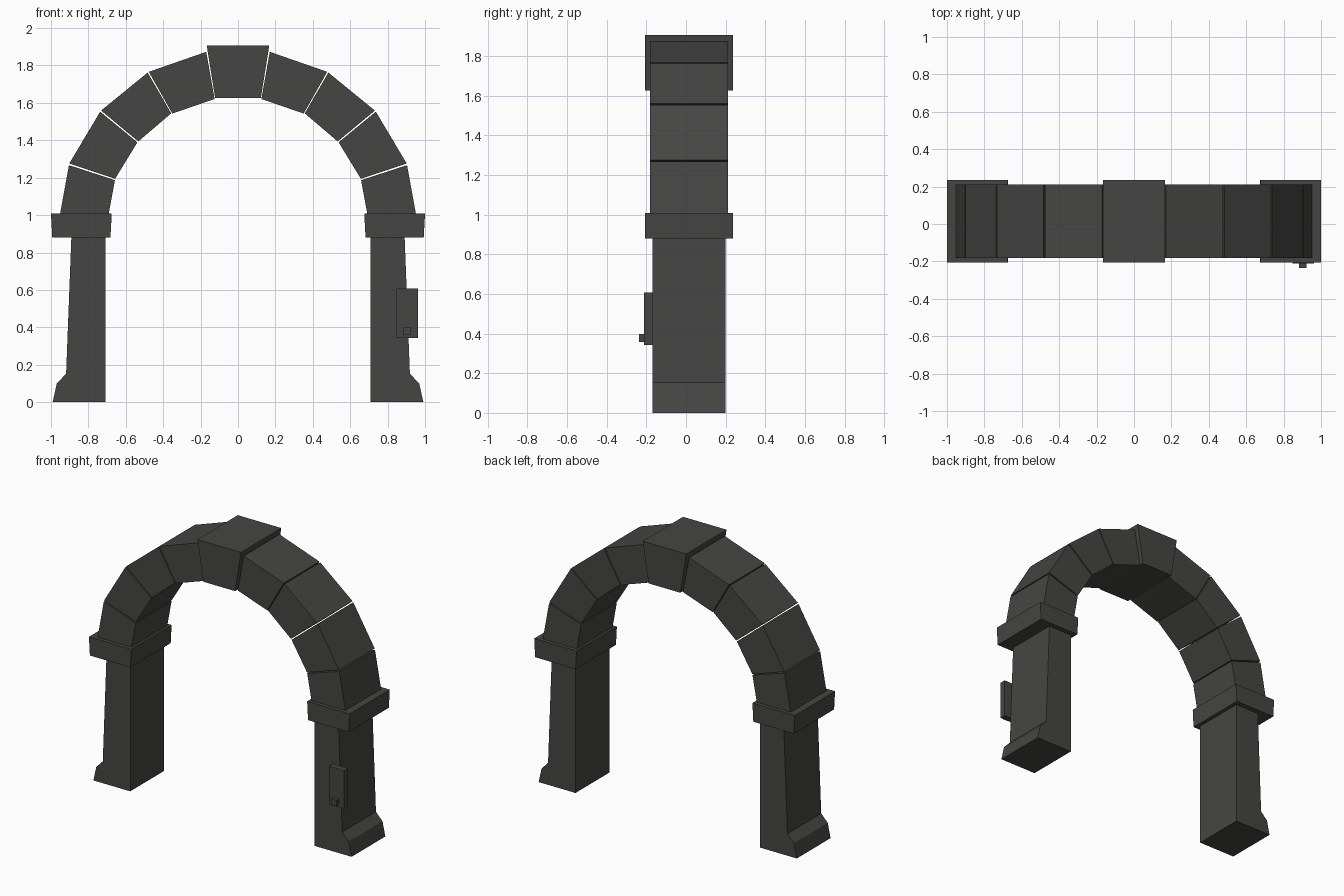
import bpy, bmesh

if "Cube" in bpy.data.objects:
    bpy.data.objects.remove(bpy.data.objects["Cube"])

stone = bpy.data.materials.new("dark_stone")
stone.diffuse_color = (0.06, 0.06, 0.057, 1)
stone.use_nodes = True
stone.node_tree.nodes["Principled BSDF"].inputs["Base Color"].default_value = stone.diffuse_color

MID = 0.015  # depth centre of the masonry


def prism(name, profile, y0, y1):
    """Extrude an x-z outline from y0 to y1."""
    bm = bmesh.new()
    face = bm.faces.new([bm.verts.new((x, y0, z)) for x, z in profile])
    ext = bmesh.ops.extrude_face_region(bm, geom=[face])
    verts = [g for g in ext["geom"] if isinstance(g, bmesh.types.BMVert)]
    bmesh.ops.translate(bm, verts=verts, vec=(0, y1 - y0, 0))
    bmesh.ops.recalc_face_normals(bm, faces=bm.faces)
    mesh = bpy.data.meshes.new(name)
    bm.to_mesh(mesh)
    bm.free()
    mesh.materials.append(stone)
    obj = bpy.data.objects.new(name, mesh)
    bpy.context.collection.objects.link(obj)
    return obj


def pair(name, profile, half_depth):
    """Right-hand part plus its mirror image on the left."""
    for side, s in (("right", 1), ("left", -1)):
        prism(f"{name}_{side}", [(s * x, z) for x, z in profile],
              MID - half_depth, MID + half_depth)


def rect(x0, x1, z0, z1):
    return [(x0, z0), (x1, z0), (x1, z1), (x0, z1)]


# Piers with a flared foot on the outer side
pair("pier", [(0.708, 0), (0.991, 0), (0.969, 0.1), (0.919, 0.152),
              (0.891, 0.88), (0.708, 0.88)], 0.185)

# Impost blocks on top of the piers
pair("impost", [(0.682, 0.88), (0.993, 0.88), (1.0, 1.008), (0.675, 1.008)], 0.221)

# Arch stones, from the impost up to the keystone
voussoirs = [
    [(0.691, 1.008), (0.951, 1.008), (0.904, 1.267), (0.658, 1.187)],
    [(0.657, 1.194), (0.902, 1.276), (0.737, 1.553), (0.538, 1.389)],
    [(0.533, 1.394), (0.732, 1.559), (0.483, 1.762), (0.357, 1.544)],
    [(0.351, 1.543), (0.477, 1.766), (0.170, 1.873), (0.125, 1.621)],
]
for i, outline in enumerate(voussoirs, 1):
    pair(f"arch_stone_{i}", outline, 0.196)

# Keystone
prism("keystone", [(-0.122, 1.625), (0.122, 1.625), (0.167, 1.906), (-0.167, 1.906)],
      MID - 0.221, MID + 0.221)

# Switch plate and button on the right pier
prism("switch_plate", rect(0.848, 0.963, 0.342, 0.607), -0.212, -0.17)
prism("switch_button", rect(0.881, 0.923, 0.358, 0.398), -0.236, -0.212)
